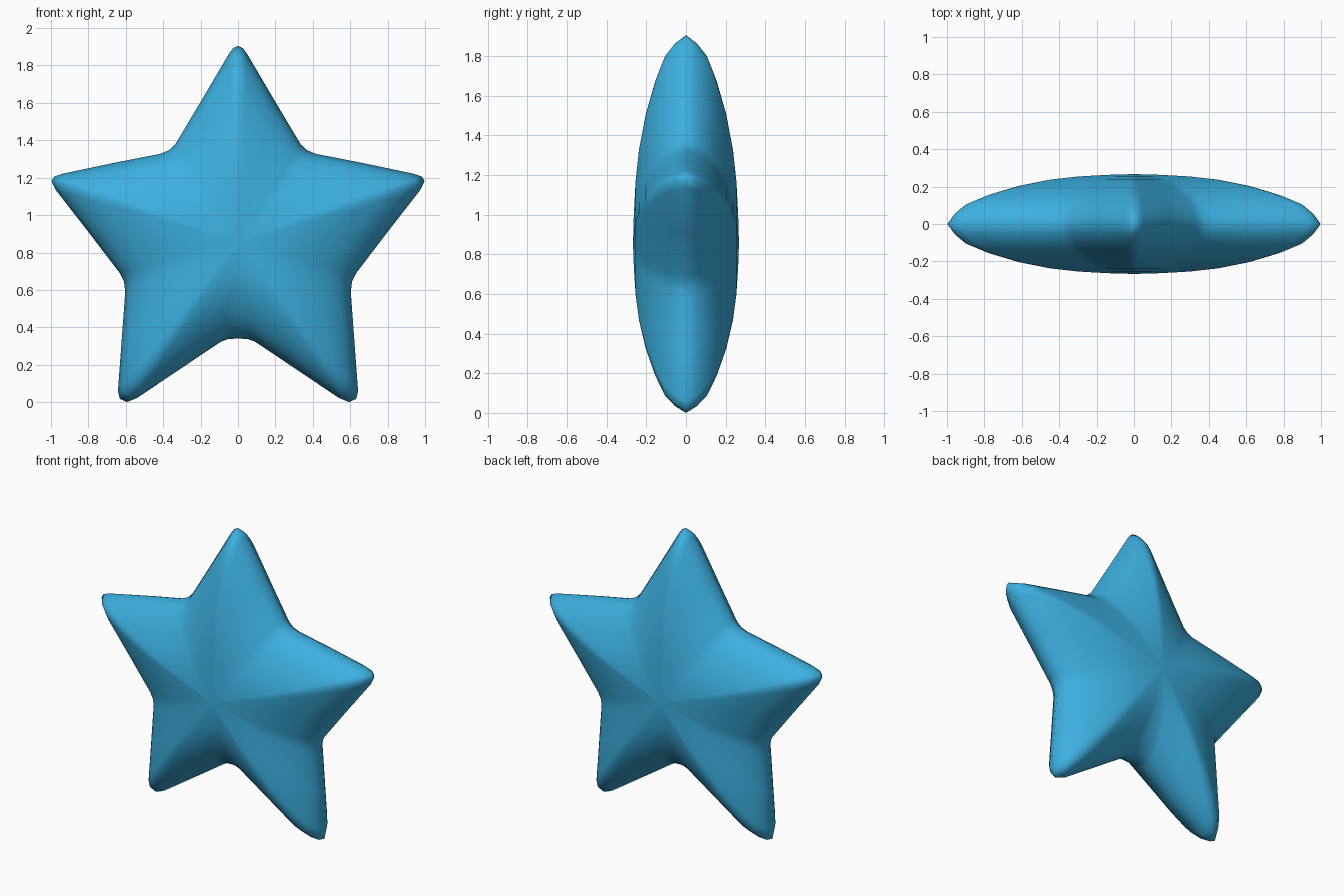
import bpy, bmesh

if "Cube" in bpy.data.objects:
    bpy.data.objects.remove(bpy.data.objects["Cube"])

CZ = 0.853  # height of the star's centre

# right half of the outline, top tip to bottom notch (x, z)
half = [(0, 1.905), (0.026, 1.893), (0.05, 1.86), (0.19, 1.622), (0.335, 1.379), (0.37, 1.347), (0.415, 1.328),
        (0.67, 1.278), (0.935, 1.222), (0.982, 1.207), (0.998, 1.183), (0.975, 1.135),
        (0.80, 0.91), (0.632, 0.69), (0.61, 0.645), (0.603, 0.59), (0.622, 0.33), (0.642, 0.06),
        (0.632, 0.018), (0.595, 0.0), (0.54, 0.022), (0.32, 0.17), (0.09, 0.324), (0.05, 0.338), (0, 0.34)]
outline = half + [(-x, z) for x, z in reversed(half[1:-1])]

# domed profile: (outline scale, half thickness)
profile = [(0.96, 0.055), (0.9, 0.105), (0.78, 0.155), (0.62, 0.203),
           (0.45, 0.237), (0.3, 0.254), (0.14, 0.263)]
rings = [(s, -h) for s, h in reversed(profile)] + [(1, 0)] + profile

bm = bmesh.new()
loops = [[bm.verts.new((x * s, y, CZ + (z - CZ) * s)) for x, z in outline] for s, y in rings]
n = len(outline)
for a, b in zip(loops, loops[1:]):
    for i in range(n):
        j = (i + 1) % n
        bm.faces.new((a[i], a[j], b[j], b[i]))

# close front and back at the centre
for loop, y in ((loops[0], -0.267), (loops[-1], 0.267)):
    c = bm.verts.new((0, y, CZ))
    for i in range(n):
        bm.faces.new((loop[i], loop[(i + 1) % n], c))
bmesh.ops.recalc_face_normals(bm, faces=bm.faces)
for f in bm.faces:
    f.smooth = True

me = bpy.data.meshes.new("star")
bm.to_mesh(me)
bm.free()
star = bpy.data.objects.new("star", me)
bpy.context.collection.objects.link(star)

mat = bpy.data.materials.new("sky blue")
mat.diffuse_color = (0.045, 0.43, 0.74, 1)
mat.use_nodes = True
mat.node_tree.nodes["Principled BSDF"].inputs["Base Color"].default_value = mat.diffuse_color
me.materials.append(mat)
